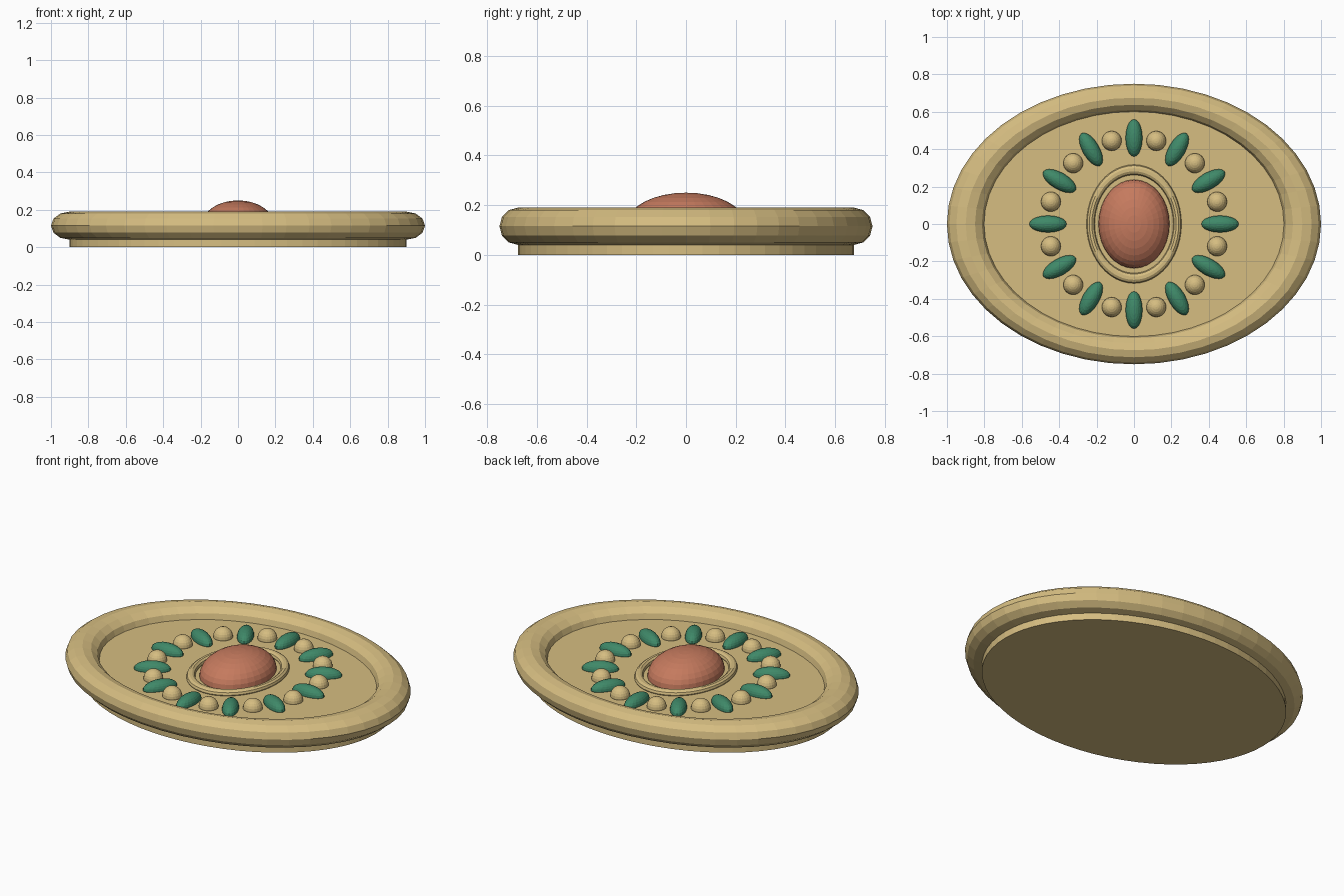
import bpy
import math

if "Cube" in bpy.data.objects:
    bpy.data.objects.remove(bpy.data.objects["Cube"])


def material(name, rgb):
    m = bpy.data.materials.new(name)
    m.diffuse_color = (*rgb, 1.0)
    m.use_nodes = True
    m.node_tree.nodes["Principled BSDF"].inputs["Base Color"].default_value = m.diffuse_color
    return m


GOLD = material("gold", (0.67, 0.51, 0.22))
GREEN = material("green enamel", (0.05, 0.25, 0.14))
CORAL = material("coral stone", (0.56, 0.195, 0.112))
FLOOR = 0.12  # height of the recessed plate


def finish(name, mat, scale=(1, 1, 1), turn=0.0):
    ob = bpy.context.object
    ob.name = name
    ob.scale = scale
    ob.rotation_euler.z = turn
    ob.data.materials.append(mat)
    return ob


def ring(name, major, minor, z, scale, segments, sides):
    bpy.ops.mesh.primitive_torus_add(
        major_radius=major, minor_radius=minor, major_segments=segments,
        minor_segments=sides, location=(0, 0, z))
    return finish(name, GOLD, scale)


def ellipsoid(name, mat, loc, size, turn=0.0, segments=20, rings=12):
    bpy.ops.mesh.primitive_uv_sphere_add(
        radius=1, segments=segments, ring_count=rings, location=loc)
    return finish(name, mat, size, turn)


# oval back plate
bpy.ops.mesh.primitive_cylinder_add(
    vertices=64, radius=0.9, depth=FLOOR, location=(0, 0, FLOOR / 2))
finish("back_plate", GOLD, (1, 0.75, 1))

# thick faceted outer rim
ring("outer_rim", 0.9, 0.1, 0.115, (1, 0.75, 0.75), 48, 12)

# thin setting around the centre stone
ring("stone_setting", 0.232, 0.022, FLOOR + 0.005, (1, 1.25, 1), 48, 10)

# domed centre stone
ellipsoid("centre_stone", CORAL, (0, 0, 0.125), (0.19, 0.237, 0.125),
          segments=32, rings=16)

# alternating petals and beads
for i in range(24):
    a = math.radians(15 * i)
    loc = (0.46 * math.cos(a), 0.46 * math.sin(a), FLOOR + 0.005)
    if i % 2 == 0:
        ellipsoid("petal", GREEN, loc, (0.1, 0.045, 0.045), a)
    else:
        ellipsoid("bead", GOLD, loc, (0.053, 0.053, 0.053), a)
